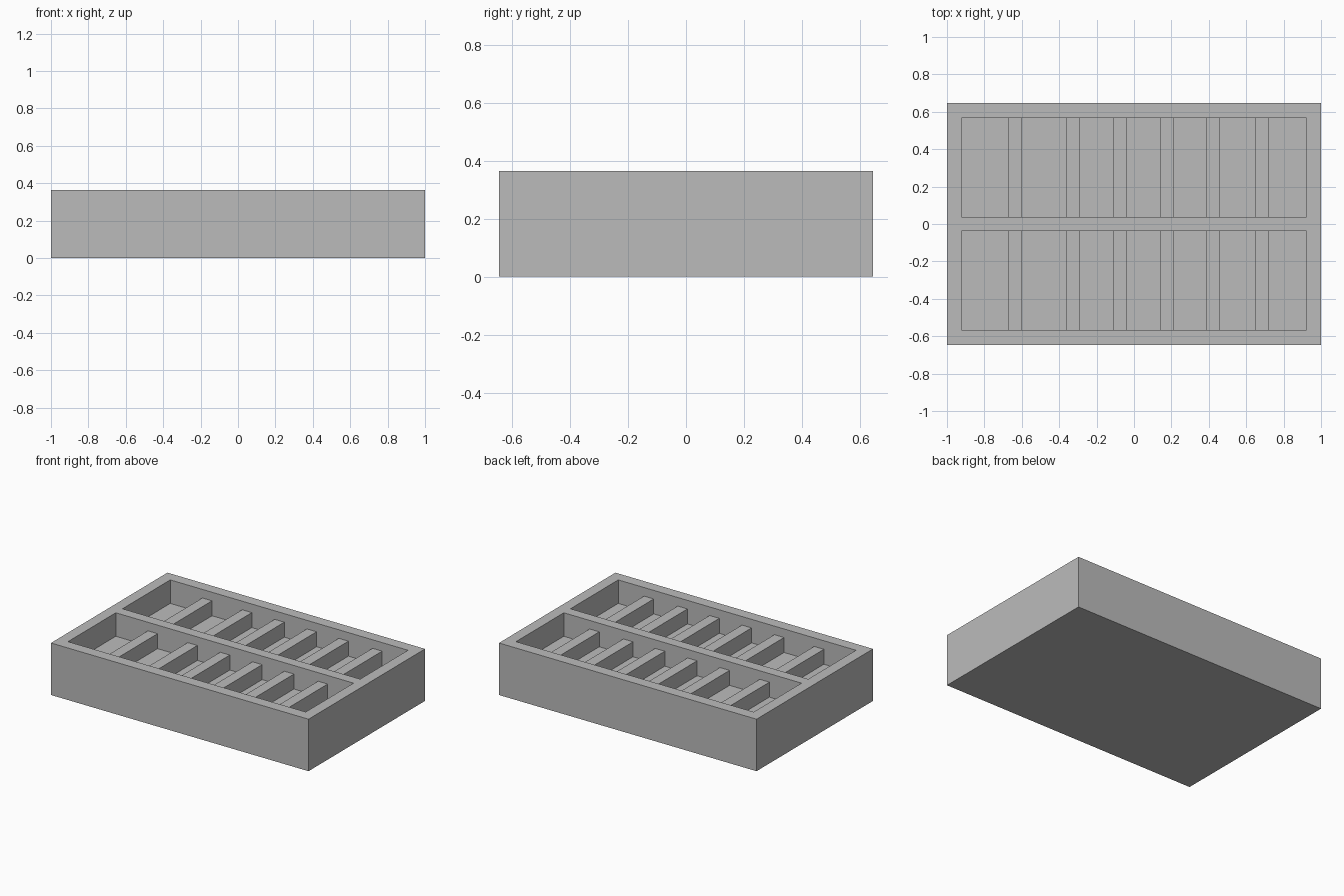
import bpy
import bmesh
from mathutils import Vector

cube = bpy.data.objects.get("Cube")
if cube:
    bpy.data.objects.remove(cube, do_unlink=True)

HALF_X, HALF_Y, HEIGHT = 1.0, 0.646, 0.365
POCKET_X = 0.923                  # half length of each trough
POCKET_Y = (0.037, 0.567)         # inner and outer wall of each trough
FLOOR, DIVIDER_TOP, DIVIDER_WIDTH = 0.2, 0.305, 0.075
DIVIDER_CENTRES = (-0.636, -0.327, -0.075, 0.176, 0.423, 0.685)

grey = bpy.data.materials.new("plain grey")
grey.use_nodes = True
colour = (0.5, 0.5, 0.5, 1)
grey.diffuse_color = colour
grey.node_tree.nodes["Principled BSDF"].inputs["Base Color"].default_value = colour


def mesh_object(name, bm):
    bmesh.ops.recalc_face_normals(bm, faces=bm.faces)
    mesh = bpy.data.meshes.new(name)
    bm.to_mesh(mesh)
    bm.free()
    mesh.materials.append(grey)
    obj = bpy.data.objects.new(name, mesh)
    bpy.context.collection.objects.link(obj)
    return obj


# Solid outer block
bm = bmesh.new()
bmesh.ops.create_cube(bm, size=1)
bmesh.ops.scale(bm, vec=(2 * HALF_X, 2 * HALF_Y, HEIGHT), verts=bm.verts)
bmesh.ops.translate(bm, vec=(0, 0, HEIGHT / 2), verts=bm.verts)
tray = mesh_object("divided_tray", bm)

# Stepped trough profile: floor with raised dividers, open at the top
profile = [(-POCKET_X, HEIGHT + 0.1), (-POCKET_X, FLOOR)]
for centre in DIVIDER_CENTRES:
    left, right = centre - DIVIDER_WIDTH / 2, centre + DIVIDER_WIDTH / 2
    profile += [(left, FLOOR), (left, DIVIDER_TOP),
                (right, DIVIDER_TOP), (right, FLOOR)]
profile += [(POCKET_X, FLOOR), (POCKET_X, HEIGHT + 0.1)]

# Extrude the profile once for each row
bm = bmesh.new()
inner, outer = POCKET_Y
for start in (-outer, inner):
    face = bm.faces.new([bm.verts.new((x, start, z)) for x, z in profile])
    extruded = bmesh.ops.extrude_face_region(bm, geom=[face], use_keep_orig=True)
    moved = [v for v in extruded["geom"] if isinstance(v, bmesh.types.BMVert)]
    bmesh.ops.translate(bm, vec=Vector((0, outer - inner, 0)), verts=moved)
cutter = mesh_object("trough_cutter", bm)
cutter.hide_render = True

# Cut both troughs out of the block
cut = tray.modifiers.new("troughs", "BOOLEAN")
cut.operation = "DIFFERENCE"
cut.solver = "EXACT"
cut.object = cutter
bpy.context.view_layer.objects.active = tray
bpy.ops.object.modifier_apply(modifier=cut.name)
bpy.data.objects.remove(cutter, do_unlink=True)
